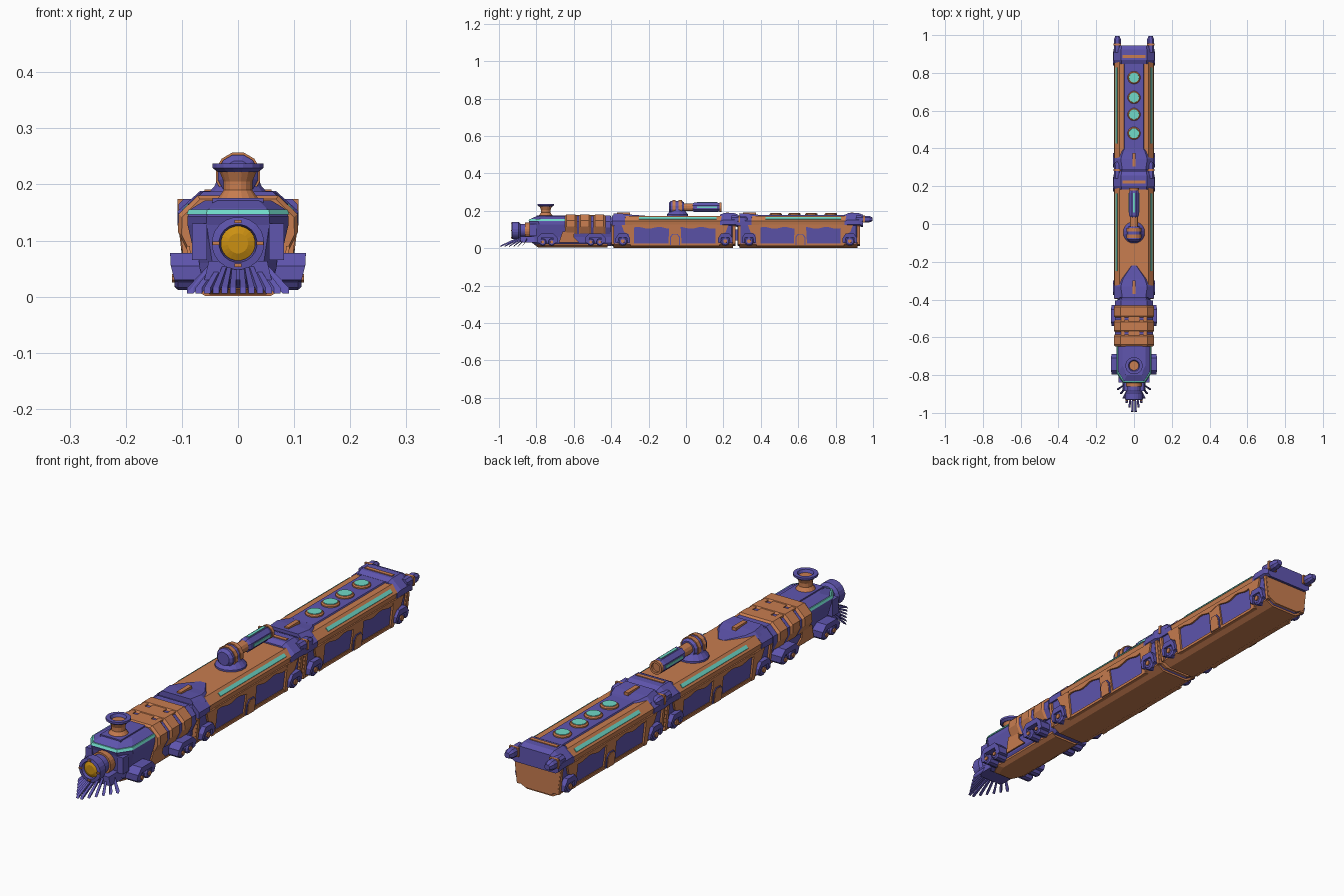
import bpy, bmesh, math
from mathutils import Vector

if "Cube" in bpy.data.objects:
    bpy.data.objects.remove(bpy.data.objects["Cube"])

def material(name, c):
    m = bpy.data.materials.new(name)
    m.diffuse_color = (*c, 1)
    m.use_nodes = True
    m.node_tree.nodes["Principled BSDF"].inputs["Base Color"].default_value = m.diffuse_color
    return m

PURPLE = material("purple", (0.115, 0.092, 0.43))
ORANGE = material("orange", (0.58, 0.205, 0.08))
TEAL = material("teal", (0.16, 0.70, 0.58))
AMBER = material("amber", (0.60, 0.28, 0.006))

def loft(name, chains, mat):
    """Each chain is a list of matching 3D rings, skinned and capped."""
    bm = bmesh.new()
    for rings in chains:
        vs = [[bm.verts.new(p) for p in r] for r in rings]
        n = len(vs[0])
        for a, b in zip(vs, vs[1:]):
            for i in range(n):
                j = (i + 1) % n
                bm.faces.new((a[i], a[j], b[j], b[i]))
        bm.faces.new(vs[0])
        bm.faces.new(vs[-1])
    bmesh.ops.recalc_face_normals(bm, faces=bm.faces)
    me = bpy.data.meshes.new(name)
    bm.to_mesh(me)
    bm.free()
    me.materials.append(mat)
    ob = bpy.data.objects.new(name, me)
    bpy.context.collection.objects.link(ob)
    return ob

def both(rings):
    return [rings, [[(-x, y, z) for x, y, z in r] for r in rings]]

def sym(half):
    return half + [(-x, z) for x, z in reversed(half)]

def at_y(sec, y):
    return [(x, y, z) for x, z in sec]

def prism(name, sec, y0, y1, mat, mirror=False):
    rings = [at_y(sec, y0), at_y(sec, y1)]
    return loft(name, both(rings) if mirror else [rings], mat)

def box(name, x0, x1, y0, y1, z0, z1, mat, mirror=False):
    return prism(name, [(x0, z0), (x1, z0), (x1, z1), (x0, z1)], y0, y1, mat, mirror)

def turned(name, prof, c, axis, mat, n=16, mirror=False):
    """Profile of (radius, distance) rings along an axis through c."""
    rings = []
    for r, d in prof:
        ring = []
        for i in range(n):
            a = 2 * math.pi * (i + 0.5) / n
            u, v = r * math.cos(a), r * math.sin(a)
            o = {'x': (d, u, v), 'y': (u, d, v), 'z': (u, v, d)}[axis]
            ring.append(tuple(Vector(c) + Vector(o)))
        rings.append(ring)
    return loft(name, both(rings) if mirror else [rings], mat)

def side(z):
    return 0.086 + 0.012 * (z - 0.02) / 0.105

def plate(name, pts, out, mat):
    """Side panel outlined in (y, z), following the leaning wall on both sides."""
    rings = [[(side(z) + o, y, z) for y, z in pts] for o in (-0.008, out)]
    return loft(name, both(rings), mat)

def truck(name, y, w, xo, wheels):
    pts = [(-w, .03), (-w, .055), (-.6*w, .078), (.6*w, .078), (w, .055), (w, .03),
           (.7*w, .026), (.55*w, .056), (-.55*w, .056), (-.7*w, .026)]
    rings = [[(x - max(0, .06 - z) * .25, y + a, z) for a, z in pts] for x in (.07, xo)]
    loft(name + "_fender", both(rings), PURPLE)
    for i, (dy, r) in enumerate(wheels):
        c = (0, y + dy, r + .012)
        turned(f"{name}_wheel_{i}", [(r, .06), (r, xo - .014), (r*.75, xo - .008)], c, 'x', PURPLE, 10, True)
        turned(f"{name}_hub_{i}", [(r*.5, .07), (r*.4, xo - .003)], c, 'x', ORANGE, 8, True)

ROOF = sym([(.099, .122), (.104, .146), (.078, .173)])

def car(name, y0, y1):
    body = sym([(.060, .004), (.086, .02), (.098, .125), (.098, .145), (.074, .168)])
    small = [(x * .86, .012 + z * .9) for x, z in body]
    loft(name + "_body", [[at_y(small, y0), at_y(body, y0 + .02),
                           at_y(body, y1 - .03), at_y(small, y1 - .012)]], PURPLE)
    under = sym([(.058, .001), (.089, .019), (.088, .026)])
    prism(name + "_underside", under, y0 + .012, y1 - .022, ORANGE)
    prism(name + "_roof", ROOF, y0 + .07, y1 - .07, ORANGE)
    end = sym([(.055, .012), (.088, .03), (.10, .12), (.06, .15)])
    prism(name + "_front_bulkhead", end, y0 + .002, y0 + .016, ORANGE)
    prism(name + "_rear_bulkhead", end, y1 - .024, y1 - .008, ORANGE)
    # pointed hood at the front and collar at the rear
    hood = [(y0 + .012, .062, .187), (y0 + .07, .07, .184), (y0 + .11, .058, .179), (y0 + .18, .012, .174)]
    loft(name + "_hood", [[[(w, y, z), (w + .02, y, z - .02), (w, y, .14), (-w, y, .14),
                            (-w - .02, y, z - .02), (-w, y, z)] for y, w, z in hood]], PURPLE)
    prism(name + "_hood_cheek", [(.07, .12), (.104, .122), (.106, .146), (.076, .176)],
          y0 + .005, y0 + .075, PURPLE, True)
    box(name + "_hood_latch", -.009, .009, y0 + .03, y0 + .10, .175, .192, ORANGE)
    col = sym([(.094, .118), (.108, .128), (.108, .152), (.068, .188)])
    low = [(x * .96, z * .95) for x, z in col]
    loft(name + "_collar", [[at_y(low, y1 - .09), at_y(col, y1 - .07),
                             at_y(col, y1 - .015), at_y(low, y1 + .008)]], PURPLE)
    box(name + "_collar_band", -.06, .06, y1 - .058, y1 - .042, .18, .191, ORANGE)
    # rear prongs
    rings = [[(.088 + sx * w, y, .155 + sz * h) for sx, sz in
              ((-1, -.5), (-.5, -1), (.5, -1), (1, -.5), (1, .5), (.5, 1), (-.5, 1), (-1, .5))]
             for y, w, h in ((y1 - .03, .018, .019), (y1 + .04, .018, .018), (y1 + .058, .011, .01))]
    loft(name + "_prong", both(rings), PURPLE)
    box(name + "_prong_band", .068, .108, y1 + .008, y1 + .018, .138, .174, ORANGE, True)
    # side frames: wavy header, posts, sill and door
    a, b = y0 + .115, y1 - .105
    m = (a + b) / 2
    n = 24
    wave = [(a + (b - a) * i / n, .109 + .005 * math.sin(i * math.pi / 3)) for i in range(n + 1)]
    plate(name + "_header", [(b, .126), (a, .126)] + wave, .007, ORANGE)
    plate(name + "_sill", [(a, .012), (b, .012), (b, .022), (a, .022)], .006, ORANGE)
    plate(name + "_front_post", [(a - .012, .012), (a + .008, .012), (a + .008, .125),
                                 (a - .06, .125), (a - .045, .085), (a - .02, .075)], .008, ORANGE)
    plate(name + "_rear_post", [(b + .012, .012), (b - .008, .012), (b - .008, .125),
                                (b + .06, .125), (b + .045, .085), (b + .02, .075)], .008, ORANGE)
    plate(name + "_centre_post", [(m - .036, .012), (m + .036, .012), (m + .03, .12), (m - .03, .12)], .006, ORANGE)
    arch = [(-.027, .016), (.027, .016), (.027, .06), (.014, .076), (-.014, .076), (-.027, .06)]
    plate(name + "_door_frame", [(m + p, z) for p, z in arch], .010, PURPLE)
    plate(name + "_door", [(m + p * .8, z * .95) for p, z in arch], .012, ORANGE)
    for k, e in (("front", y0 + .003), ("rear", y1 - .022)):
        plate(f"{name}_{k}_leg", [(e, .02), (e + .013, .02), (e + .013, .12), (e, .12)], .006, ORANGE)
    prism(name + "_light_strip", [(.082, .158), (.089, .1665), (.099, .1555), (.094, .146)],
          y0 + .15, y1 - .11, TEAL, True)
    truck(name + "_front_truck", y0 + .062, .038, .112, [(0, .026)])
    truck(name + "_rear_truck", y1 - .062, .038, .112, [(0, .026)])

car("gun_car", -.40, .272)
car("rear_car", .275, .938)
box("car_coupling", -.025, .025, .24, .30, .04, .10, PURPLE)
box("engine_coupling", -.05, .05, -.45, -.37, .03, .15, PURPLE)

# rear car: purple roof panel with four round lamps
prism("roof_panel", sym([(.056, .165), (.05, .178)]), .40, .87, PURPLE)
for i, y in enumerate((.48, .58, .67, .775)):
    turned(f"roof_lamp_rim_{i}", [(.034, .175), (.034, .183), (.029, .187)], (0, y, 0), 'z', ORANGE)
    turned(f"roof_lamp_{i}", [(.027, .18), (.026, .189)], (0, y, 0), 'z', TEAL)

# gun turret
turned("turret_base", [(.058, .17), (.058, .180), (.042, .198), (.036, .215)], (0, -.045, 0), 'z', PURPLE)
turned("turret_head", [(.026, -.092), (.037, -.082), (.037, -.022), (.03, -.012)], (0, 0, .217), 'y', PURPLE, 12)
for i, y in enumerate((-.073, -.040)):
    turned(f"turret_band_{i}", [(.041, y), (.041, y + .018)], (0, 0, .217), 'y', ORANGE, 12)
turned("gun_neck", [(.022, -.02), (.022, .05)], (0, 0, .219), 'y', ORANGE, 12)
turned("gun_barrel", [(.022, .035), (.028, .045), (.028, .165), (.023, .18)], (0, 0, .219), 'y', PURPLE, 8)
turned("gun_muzzle", [(.027, .178), (.027, .191), (.018, .191), (.018, .182)], (0, 0, .219), 'y', ORANGE, 12)
box("gun_glow_top", -.006, .006, .06, .165, .24, .248, TEAL)
box("gun_glow_side", .02, .0285, .06, .165, .214, .224, TEAL, True)

# locomotive hull, stacked from plan outlines
def plan(z, w, yf, yb=-.40):
    half = [(w, yb), (w, yf + .05), (w * .62, yf)]
    return [(x, y, z) for x, y in half + [(-x, y) for x, y in reversed(half)]]

loft("engine_hull", [[plan(.012, .058, -.80), plan(.03, .072, -.825), plan(.06, .074, -.825),
                      plan(.128, .09, -.835), plan(.143, .09, -.84), plan(.157, .083, -.83),
                      plan(.171, .06, -.80)]], PURPLE)
loft("engine_underside", [[plan(.004, .05, -.79, -.42), plan(.014, .066, -.805, -.42),
                           plan(.022, .066, -.805, -.42)]], ORANGE)
loft("engine_light_band", [[plan(.146, .092, -.842, -.64), plan(.155, .088, -.837, -.64)]], TEAL)
box("engine_roof_panel", -.045, .045, -.80, -.64, .165, .176, PURPLE)
box("engine_cheek", .055, .082, -.838, -.80, .065, .13, PURPLE, True)
plate("engine_side_trim", [(-.68, .03), (-.57, .03), (-.60, .06), (-.60, .09), (-.66, .09)], -.002, ORANGE)

# three armour bands over the boiler
band = sym([(.088, .078), (.107, .115), (.106, .147), (.072, .180)])
inner = [(x * .94, z * .965) for x, z in band]
prism("boiler_jacket", inner, -.64, -.405, PURPLE)
for i, y in enumerate((-.645, -.57, -.492)):
    loft(f"armour_band_{i}", [[at_y(inner, y - .003), at_y(band, y + .006),
                               at_y(band, y + .052), at_y(inner, y + .061)]], ORANGE)
box("armour_link", .05, .07, -.62, -.44, .165, .178, ORANGE, True)
box("armour_spine", -.03, .03, -.62, -.44, .165, .178, ORANGE)
truck("engine_front_truck", -.742, .055, .121, [(-.024, .021), (.024, .021)])
truck("engine_rear_truck", -.485, .055, .121, [(-.024, .021), (.024, .021)])

# chimney
turned("chimney", [(.040, .165), (.036, .176), (.026, .19), (.026, .205), (.035, .226)], (0, -.75, 0), 'z', ORANGE)
turned("chimney_rim", [(.036, .222), (.046, .229), (.046, .237), (.03, .237), (.02, .215)], (0, -.75, 0), 'z', PURPLE)

# headlight
C = (0, 0, .095)
turned("headlight_barrel", [(.036, -.80), (.036, -.885), (.047, -.895), (.047, -.93), (.034, -.932), (.031, -.915)], C, 'y', PURPLE, 20)
turned("headlight_collar", [(.043, -.83), (.043, -.86)], C, 'y', ORANGE, 20)
turned("headlight_lens", [(.031, -.90), (.031, -.920), (.018, -.926)], C, 'y', AMBER, 20)
for i in range(4):
    a = i * math.pi / 2
    x, z = .039 * math.cos(a), .095 + .039 * math.sin(a)
    box(f"headlight_clip_{i}", x - .006, x + .006, -.936, -.92, z - .003, z + .003, ORANGE)

# cowcatcher bars fanned into a wedge
bars = []
for i in range(6):
    x1, y1 = .009 + .0152 * i, -.995 + .0235 * i
    x0, y0 = .006 + .0075 * i, -.89 + .009 * i
    w = .0035
    for s in (1, -1):
        bars.append([[(s * x0 - w, y0, .050), (s * x0 + w, y0, .050), (s * x0 + w, y0, .062), (s * x0 - w, y0, .062)],
                     [(s * x1 - w*1.6, y1, .006), (s * x1 + w*1.6, y1, .006),
                      (s * x1 + w*1.6, y1 + .006, .016), (s * x1 - w*1.6, y1 + .006, .016)]])
loft("cowcatcher_bars", bars, PURPLE)
prism("cowcatcher_mount", sym([(.06, .03), (.052, .064)]), -.885, -.81, PURPLE)
